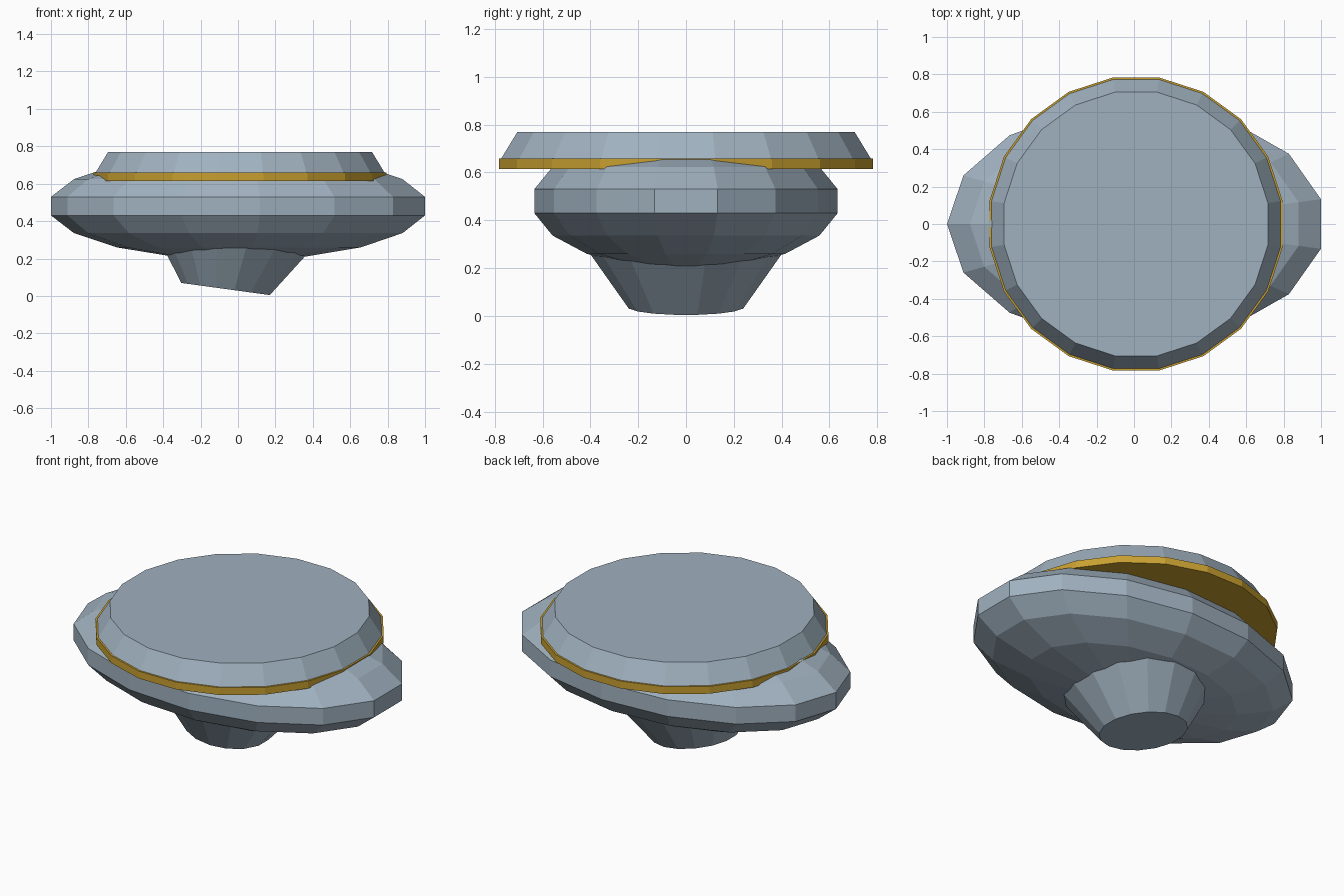
import bpy
import bmesh
import math
from mathutils import Matrix

cube = bpy.data.objects.get("Cube")
if cube:
    bpy.data.objects.remove(cube, do_unlink=True)


def make_material(name, rgb):
    mat = bpy.data.materials.new(name)
    mat.use_nodes = True
    color = (*rgb, 1.0)
    mat.diffuse_color = color
    bsdf = next(n for n in mat.node_tree.nodes if n.type == "BSDF_PRINCIPLED")
    bsdf.inputs["Base Color"].default_value = color
    return mat


def add_object(name, bm, mat, matrix):
    bmesh.ops.recalc_face_normals(bm, faces=bm.faces)
    mesh = bpy.data.meshes.new(name)
    bm.to_mesh(mesh)
    bm.free()
    mesh.materials.append(mat)
    obj = bpy.data.objects.new(name, mesh)
    obj.matrix_world = matrix
    bpy.context.collection.objects.link(obj)
    return obj


def frustum(name, sides, r_low, r_high, height, mat, matrix):
    """Capped frustum standing on its base, with flat sides facing the axes."""
    bm = bmesh.new()
    rings = []
    for r, z in ((r_low, 0), (r_high, height)):
        angles = [(i + 0.5) * math.tau / sides for i in range(sides)]
        rings.append([bm.verts.new((r * math.cos(a), r * math.sin(a), z)) for a in angles])
    low, high = rings
    bm.faces.new(low)
    bm.faces.new(high)
    for i in range(sides):
        j = (i + 1) % sides
        bm.faces.new((low[i], low[j], high[j], high[i]))
    return add_object(name, bm, mat, matrix)


grey = make_material("blue grey", (0.35, 0.44, 0.52))
gold = make_material("gold", (0.58, 0.35, 0.03))
center_x = 0.011

# Flattened oval hull, with a vertex pointing to -x
bm = bmesh.new()
bmesh.ops.create_uvsphere(bm, u_segments=15, v_segments=9, radius=1)
tip = max((v for v in bm.verts if abs(v.co.z) < 0.3), key=lambda v: v.co.x)
turn = math.pi - math.atan2(tip.co.y, tip.co.x)
bmesh.ops.rotate(bm, verts=bm.verts, matrix=Matrix.Rotation(turn, 3, "Z"))
bmesh.ops.scale(bm, verts=bm.verts, vec=(1.026, 0.648, 0.288))
add_object("hull", bm, grey, Matrix.Translation((center_x, 0, 0.48)))

# Round deck and the gold band beneath it
frustum("deck", 20, 0.783, 0.714, 0.112, grey, Matrix.Translation((center_x, 0, 0.658)))
frustum("deck_band", 20, 0.793, 0.793, 0.044, gold, Matrix.Translation((center_x, 0, 0.615)))

# Tilted conical base
tilt = Matrix.Translation((-0.067, 0, 0.037)) @ Matrix.Rotation(math.radians(7.8), 4, "Y")
frustum("base_cone", 16, 0.244, 0.454, 0.3, grey, tilt)
